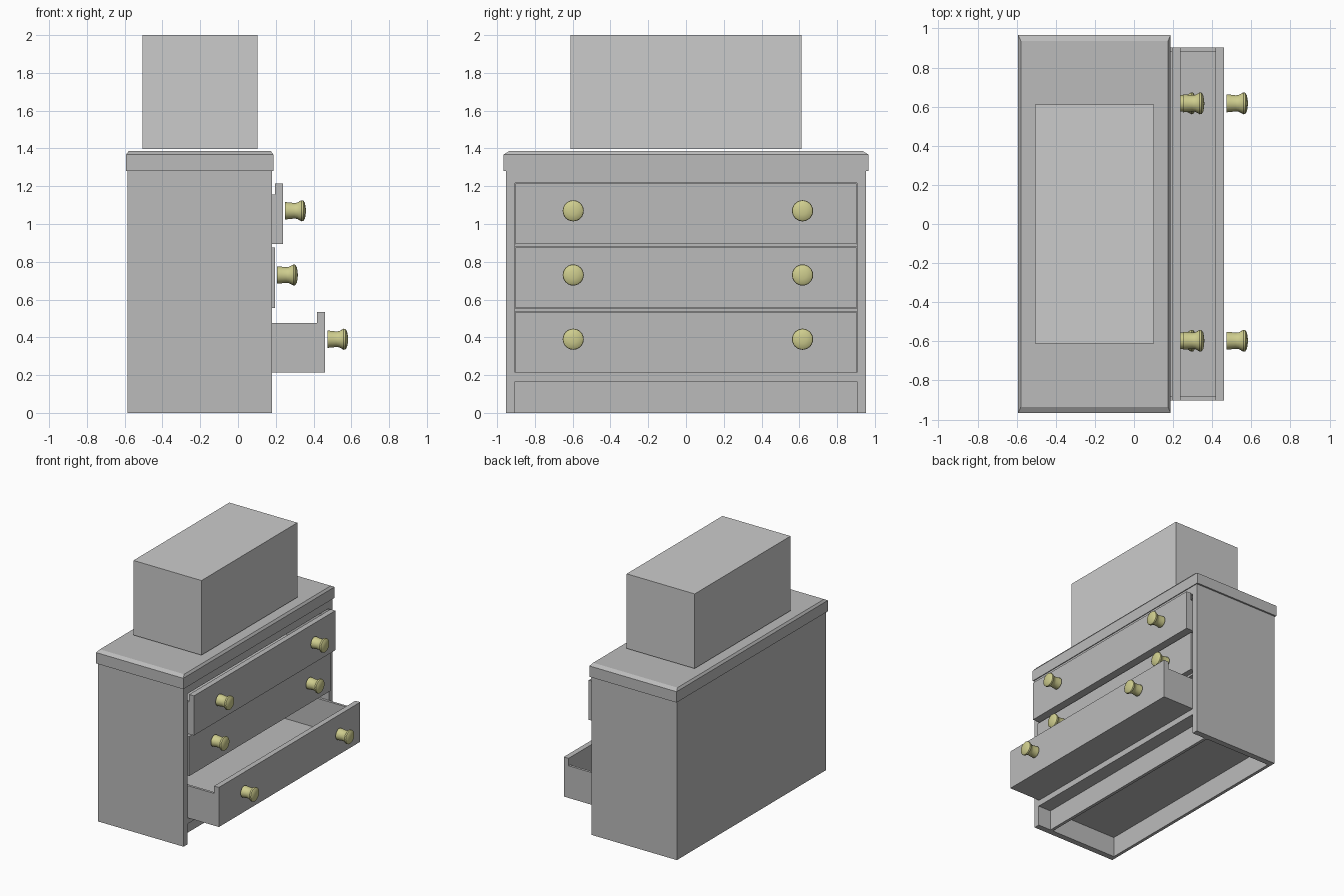
import bpy, bmesh, math

if "Cube" in bpy.data.objects:
    bpy.data.objects.remove(bpy.data.objects["Cube"])


def material(name, col):
    m = bpy.data.materials.new(name)
    m.diffuse_color = (*col, 1)
    m.use_nodes = True
    m.node_tree.nodes["Principled BSDF"].inputs["Base Color"].default_value = m.diffuse_color
    return m


WOOD = material("dark_grey", (0.5, 0.5, 0.5))
BRASS = material("olive_brass", (0.62, 0.61, 0.27))


def finish(name, bm, mat):
    bmesh.ops.recalc_face_normals(bm, faces=bm.faces)
    me = bpy.data.meshes.new(name)
    bm.to_mesh(me)
    bm.free()
    ob = bpy.data.objects.new(name, me)
    bpy.context.collection.objects.link(ob)
    if mat:
        me.materials.append(mat)
    return ob


def add_box(bm, x, y, z, inset=(0, 0)):
    """Box from ranges; inset tapers the upper face."""
    lo = [bm.verts.new((a, b, z[0])) for a, b in
          ((x[0], y[0]), (x[1], y[0]), (x[1], y[1]), (x[0], y[1]))]
    i, j = inset
    hi = [bm.verts.new((a, b, z[1])) for a, b in
          ((x[0] + i, y[0] + j), (x[1] - i, y[0] + j),
           (x[1] - i, y[1] - j), (x[0] + i, y[1] - j))]
    bm.faces.new(lo[::-1])
    bm.faces.new(hi)
    for k in range(4):
        n = (k + 1) % 4
        bm.faces.new((lo[k], lo[n], hi[n], hi[k]))


def box(name, x, y, z, mat=WOOD):
    bm = bmesh.new()
    add_box(bm, x, y, z)
    return finish(name, bm, mat)


BACK, FRONT = -0.585, 0.18
W = 0.904       # inner half width

# carcass panels
box("left_side", (BACK, FRONT), (-0.952, -W), (0, 1.28))
box("right_side", (BACK, FRONT), (W, 0.952), (0, 1.28))
box("back_panel", (BACK, BACK + 0.025), (-W, W), (0, 1.28))
box("bottom_panel", (BACK + 0.025, FRONT), (-W, W), (0.165, 0.205))
box("toe_kick", (0.04, 0.065), (-W, W), (0, 0.165))
box("top_rail", (0.13, FRONT), (-W, W), (1.217, 1.28))
box("bottom_rail", (0.13, FRONT), (-W, W), (0.165, 0.213))
for n, z in enumerate((0.537, 0.877)):
    box(f"drawer_rail_{n}", (0.11, 0.15), (-W, W), (z, z + 0.016))

# worktop: slab with chamfered upper edge
bm = bmesh.new()
TX, TY = (-0.592, 0.187), (-0.966, 0.966)
add_box(bm, TX, TY, (1.28, 1.368))
add_box(bm, TX, TY, (1.368, 1.386), (0.013, 0.03))
finish("worktop", bm, WOOD)

# plain box on top
box("upper_box", (-0.506, 0.102), (-0.612, 0.612), (1.397, 2.0), None)

# knob profile: (offset from drawer face, radius)
KNOB = [(0.012, 0), (0.012, 0.046), (0.035, 0.044), (0.06, 0.041),
        (0.075, 0.043), (0.088, 0.05), (0.098, 0.056), (0.108, 0.054),
        (0.116, 0.042), (0.12, 0.022), (0.122, 0)]


def knob(name, x, y, z):
    bm = bmesh.new()
    vs = [bm.verts.new((x + a, y, z + r)) for a, r in KNOB]
    edges = [bm.edges.new(p) for p in zip(vs, vs[1:])]
    bmesh.ops.spin(bm, geom=vs + edges, cent=(x, y, z), axis=(1, 0, 0),
                   angle=math.tau, steps=24, use_merge=False)
    bmesh.ops.remove_doubles(bm, verts=bm.verts, dist=1e-5)
    ob = finish(name, bm, BRASS)
    bpy.ops.object.select_all(action='DESELECT')
    ob.select_set(True)
    bpy.context.view_layer.objects.active = ob
    bpy.ops.object.shade_smooth_by_angle(angle=math.radians(40))


# drawers: front panel, open tray, two knobs
for tag, x, z in (("bottom", 0.461, 0.215), ("middle", 0.195, 0.555),
                  ("top", 0.238, 0.895)):
    w, t, fx = 0.902, 0.02, x - 0.043
    bx = fx - 0.65
    bm = bmesh.new()
    add_box(bm, (fx, x), (-w, w), (z, z + 0.32))
    finish(f"{tag}_drawer_front", bm, WOOD)
    bm = bmesh.new()
    add_box(bm, (bx, fx), (-w, w), (z, z + t))
    for s in (-w, w - t):
        add_box(bm, (bx, fx), (s, s + t), (z + t, z + 0.26))
    add_box(bm, (bx, bx + t), (-w + t, w - t), (z + t, z + 0.26))
    finish(f"{tag}_drawer_tray", bm, WOOD)
    for side, y in (("left", -0.597), ("right", 0.617)):
        knob(f"{tag}_{side}_knob", x, y, z + 0.175)
